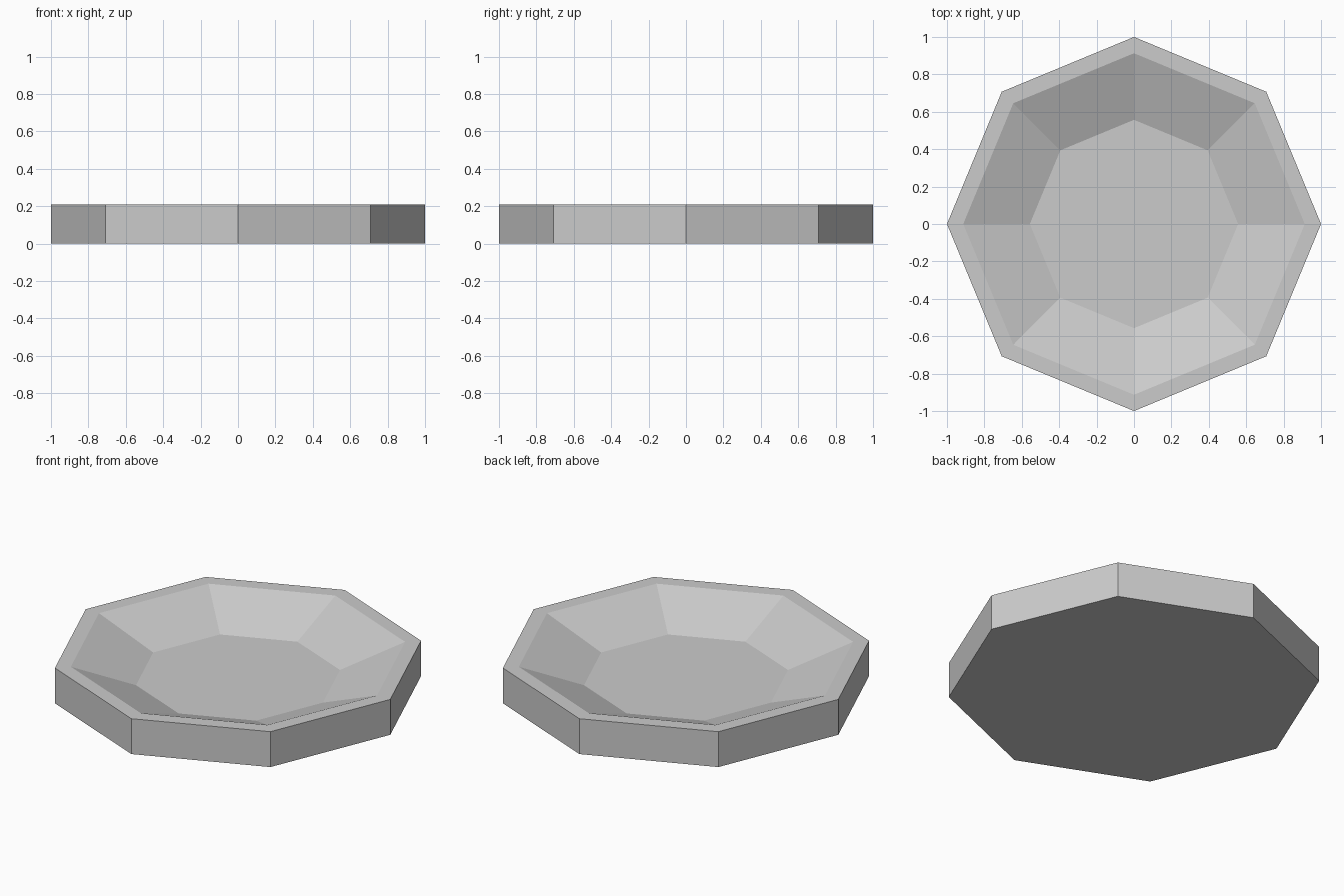
import bpy
import bmesh
from math import cos, sin, tau

if "Cube" in bpy.data.objects:
    bpy.data.objects.remove(bpy.data.objects["Cube"], do_unlink=True)

SIDES = 8
# Dish profile as (radius, height): outer wall, flat rim, sloped inside, floor
PROFILE = [(1.0, 0.0), (1.0, 0.21), (0.913, 0.21), (0.557, 0.072)]


def make_material(name, color):
    mat = bpy.data.materials.new(name)
    mat.use_nodes = True
    mat.diffuse_color = color
    mat.node_tree.nodes["Principled BSDF"].inputs["Base Color"].default_value = color
    return mat


def lathe(name, profile, sides, material):
    """Sweep a profile around z and cap both ends."""
    bm = bmesh.new()
    rings = [[bm.verts.new((r * cos(tau * i / sides), r * sin(tau * i / sides), z))
              for i in range(sides)] for r, z in profile]
    for low, high in zip(rings, rings[1:]):
        for i in range(sides):
            j = (i + 1) % sides
            bm.faces.new((low[i], low[j], high[j], high[i]))
    bm.faces.new(rings[0][::-1])
    bm.faces.new(rings[-1])
    mesh = bpy.data.meshes.new(name)
    bm.to_mesh(mesh)
    bm.free()
    mesh.materials.append(material)
    obj = bpy.data.objects.new(name, mesh)
    bpy.context.collection.objects.link(obj)
    return obj


# Shallow eight-sided dish
grey = make_material("light grey", (0.6, 0.6, 0.6, 1.0))
lathe("dish", PROFILE, SIDES, grey)
